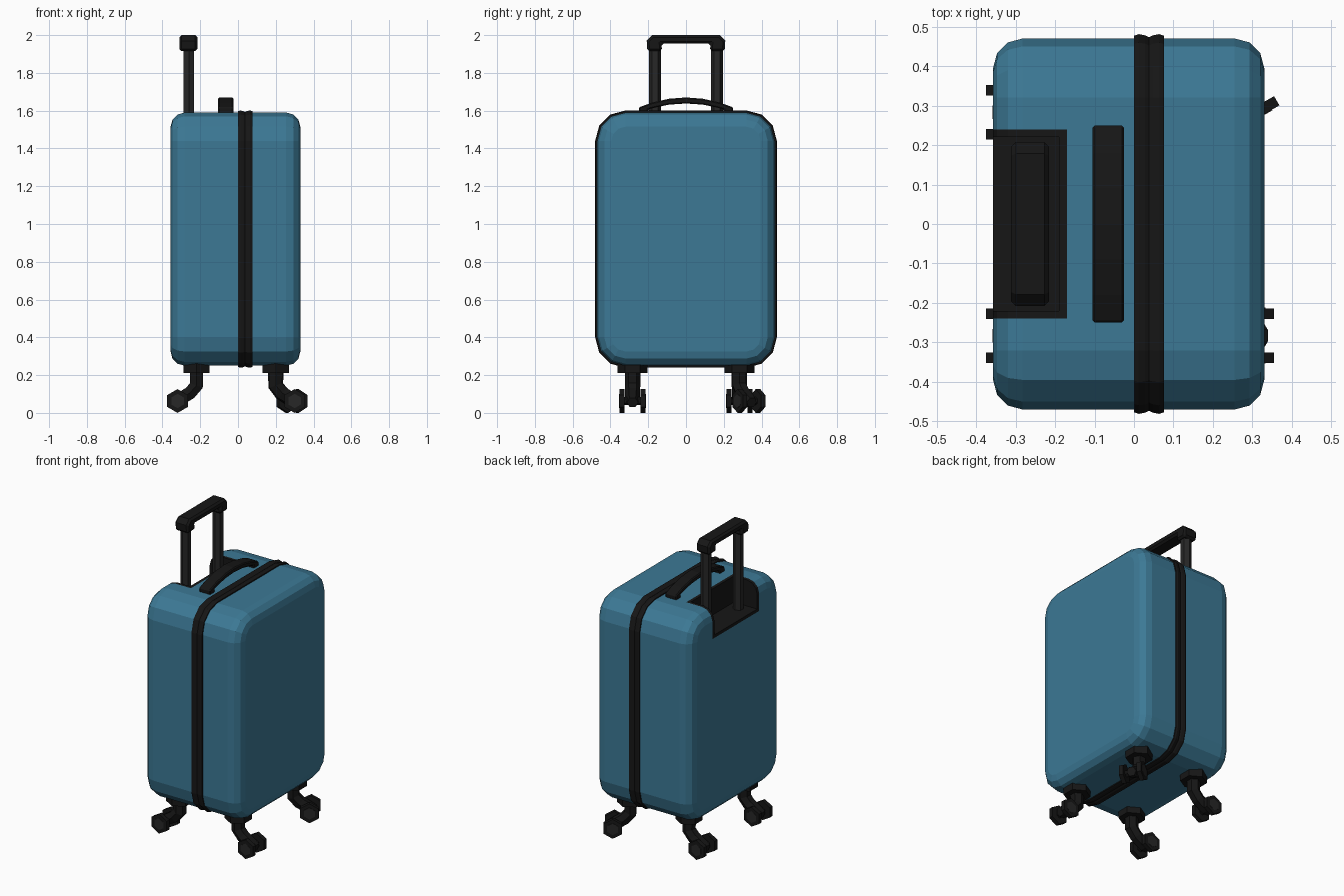
import bpy, bmesh, math
from mathutils import Vector, Matrix

if "Cube" in bpy.data.objects:
    bpy.data.objects.remove(bpy.data.objects["Cube"])


def material(name, rgb):
    m = bpy.data.materials.new(name)
    m.diffuse_color = (*rgb, 1)
    m.use_nodes = True
    m.node_tree.nodes["Principled BSDF"].inputs["Base Color"].default_value = m.diffuse_color
    return m


BLUE = material("blue_shell", (0.045, 0.19, 0.30))
BLACK = material("black_plastic", (0.008, 0.008, 0.008))
DARK = material("dark_grey", (0.02, 0.02, 0.02))


def make(name, bm, mat, M=Matrix()):
    bmesh.ops.recalc_face_normals(bm, faces=bm.faces[:])
    bm.transform(M)
    me = bpy.data.meshes.new(name)
    bm.to_mesh(me)
    bm.free()
    me.materials.append(mat)
    ob = bpy.data.objects.new(name, me)
    bpy.context.collection.objects.link(ob)
    return ob


def loft(name, rings, mat, M=Matrix(), caps=True):
    """Skin a list of equal-length point rings."""
    bm = bmesh.new()
    vs = [[bm.verts.new(p) for p in ring] for ring in rings]
    n = len(vs[0])
    for a, b in zip(vs, vs[1:]):
        for i in range(n):
            bm.faces.new((a[i], a[(i + 1) % n], b[(i + 1) % n], b[i]))
    if caps:
        bm.faces.new(vs[0][::-1])
        bm.faces.new(vs[-1])
    return make(name, bm, mat, M)


def hex_rod(name, path, radii, u, mat, M=Matrix()):
    """Six-sided rod along a path, with a corner pointing along u."""
    path, u, rings = [Vector(p) for p in path], Vector(u), []
    for i, p in enumerate(path):
        t = Vector()
        if i:
            t += (p - path[i - 1]).normalized()
        if i < len(path) - 1:
            t += (path[i + 1] - p).normalized()
        w = t.normalized().cross(u)
        rings.append([p + radii[i] * (math.cos(k * math.pi / 3) * u + math.sin(k * math.pi / 3) * w)
                      for k in range(6)])
    return loft(name, rings, mat, M)


def shell_ring(x, inset):
    """Rounded rectangle in the yz plane with three-segment corners."""
    r, pts = 0.15 - inset, []
    for q, (sy, sz) in enumerate([(1, 1), (-1, 1), (-1, -1), (1, -1)]):
        for k in range(4):
            a = math.radians(90 * q + 30 * k)
            pts.append((x, sy * 0.32 + r * math.cos(a), 0.92 + sz * 0.52 + r * math.sin(a)))
    return pts


def box(name, lo, hi, mat):
    x0, y0, z0 = lo
    x1, y1, z1 = hi
    ring = [(x0, y0), (x1, y0), (x1, y1), (x0, y1)]
    return loft(name, [[(x, y, z) for x, y in ring] for z in (z0, z1)], mat)


def boolean(ob, cutter, op):
    mod = ob.modifiers.new("cut", 'BOOLEAN')
    mod.operation, mod.object, mod.solver = op, cutter, 'EXACT'
    bpy.context.view_layer.objects.active = ob
    bpy.ops.object.modifier_apply(modifier=mod.name)


def prism(name, outline, x0, x1, bevel, mat):
    """Extrude a yz outline along x with chamfered edges."""
    ob = loft(name, [[(x, y, z) for y, z in outline] for x in (x0, x1)], mat)
    mod = ob.modifiers.new("chamfer", 'BEVEL')
    mod.width, mod.segments, mod.limit_method = bevel, 1, 'ANGLE'
    mod.angle_limit = math.radians(60)
    return ob


# Shell with rounded front and back edges
R, X0, X1 = 0.075, -0.357, 0.33
curve = [(R * (1 - math.cos(math.radians(a))), R * (1 - math.sin(math.radians(a)))) for a in (0, 30, 60, 90)]
rings = [shell_ring(X0 + d, i) for d, i in curve] + [shell_ring(X1 - d, i) for d, i in curve[::-1]]
shell = loft("shell", rings, BLUE)

# Recess for the pull handle, with a thin black liner following the shell
liner = loft("handle_recess_liner", rings, BLACK)
outer = box("outer_cutter", (-0.5, -0.24, 1.40), (-0.17, 0.24, 1.8), BLACK)
inner = box("inner_cutter", (-0.6, -0.22, 1.42), (-0.19, 0.22, 1.9), BLACK)
boolean(shell, outer, 'DIFFERENCE')
boolean(liner, outer, 'INTERSECT')
boolean(liner, inner, 'DIFFERENCE')
for cutter in (outer, inner):
    bpy.data.objects.remove(cutter)

# Zip band with a centre groove
band = [(0.0, 0.01), (0.0, -0.007), (0.012, -0.011), (0.028, -0.008), (0.038, -0.003),
        (0.048, -0.008), (0.064, -0.011), (0.076, -0.007), (0.076, 0.01)]
loft("zip_band", [shell_ring(x, i) for x, i in band], BLACK, caps=False)

# Telescopic pull handle
for side, y in (("left", 0.165), ("right", -0.165)):
    hex_rod(f"pull_handle_bar_{side}", [(-0.26, y, 1.415), (-0.26, y, 1.94)], [0.032] * 2, (0, 1, 0), DARK)
half = [(0.205, 1.915), (0.208, 1.97), (0.178, 2.0)]
low = [(0.13, 1.955), (0.127, 1.915)]
grip = half + [(-y, z) for y, z in half[::-1]] + [(-y, z) for y, z in low[::-1]] + low
prism("pull_handle_grip", grip, -0.311, -0.215, 0.012, BLACK)

# Arched carry handle
top = [(0.25, 1.585), (0.25, 1.617), (0.18, 1.643), (0.09, 1.663)]
under = [(0.0, 1.638), (0.09, 1.632), (0.16, 1.617), (0.2, 1.607), (0.2, 1.585)]
arch = top + [(0, 1.67)] + [(-y, z) for y, z in top[::-1]]
arch += [(-y, z) for y, z in under[:0:-1]] + under
prism("carry_handle", arch, -0.105, -0.025, 0.006, BLACK)

# Casters: mount, bent arm and twin wheels, one of them swivelled
casters = [("front_left", -0.22, -0.283, 180), ("back_left", -0.22, 0.283, 180),
           ("front_right", 0.20, -0.283, 0), ("back_right", 0.20, 0.283, 30)]
for name, x, y, turn in casters:
    M = Matrix.Translation((x, y, 0)) @ Matrix.Rotation(math.radians(turn), 4, 'Z')
    M0 = Matrix.Translation((x, y, 0))
    hex_rod(f"{name}_caster_mount", [(0, 0, 0.21), (0, 0, 0.262)], [0.08] * 2, (0, 1, 0), BLACK, M0)
    hex_rod(f"{name}_caster_arm", [(0, 0, 0.22), (0, 0, 0.145), (0.035, 0, 0.105), (0.10, 0, 0.066), (0.13, 0, 0.055)],
            [0.041, 0.041, 0.04, 0.038, 0.03], (0, 1, 0), BLACK, M)
    hex_rod(f"{name}_axle", [(0.1, -0.06, 0.063), (0.1, 0.06, 0.063)], [0.022] * 2, (0, 0, 1), BLACK, M)
    for s in (-1, 1):
        tag = f"{name}_{'outer' if s > 0 else 'inner'}"
        hex_rod(f"{tag}_wheel", [(0.1, s * 0.042, 0.063), (0.1, s * 0.069, 0.063)],
                [0.063] * 2, (0, 0, 1), BLACK, M)
        hex_rod(f"{tag}_hub", [(0.1, s * 0.06, 0.063), (0.1, s * 0.071, 0.063)],
                [0.038] * 2, (0, 0, 1), DARK, M)
